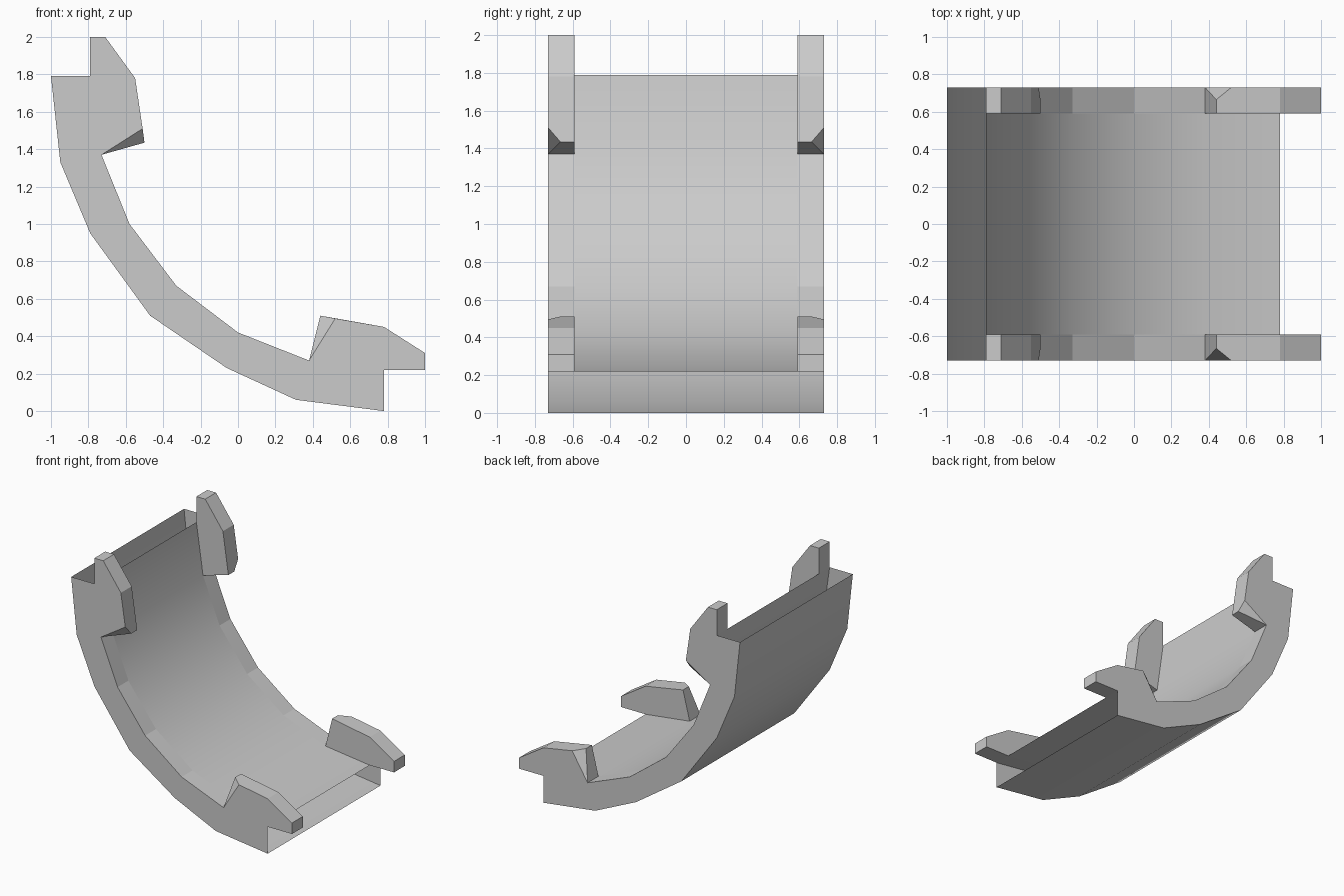
import bpy, bmesh, math

if "Cube" in bpy.data.objects:
    bpy.data.objects.remove(bpy.data.objects["Cube"])

HALF = 0.73      # half width of the shell
INNER = 0.59     # inner side of the end lugs
CHAMFER = 0.665  # where the lug corner chamfer starts

OUTER_CURVE = [(-1, 1.79), (-.95, 1.33), (-.79, .95), (-.47, .51),
               (-.06, .23), (.31, .06), (.78, 0)]
INNER_CURVE = [(-.79, 1.79), (-.73, 1.37), (-.58, 1.0), (-.33, .67),
               (0, .42), (.38, .27), (.78, .22)]


def finish(name, bm):
    bmesh.ops.remove_doubles(bm, verts=bm.verts, dist=1e-5)
    bmesh.ops.recalc_face_normals(bm, faces=bm.faces)
    mesh = bpy.data.meshes.new(name)
    bm.to_mesh(mesh)
    bm.free()
    obj = bpy.data.objects.new(name, mesh)
    bpy.context.collection.objects.link(obj)
    return obj


def face(bm, pts):
    return bm.faces.new([bm.verts.new(p) for p in pts])


def sheet(bm, curve, ys):
    for (x0, z0), (x1, z1) in zip(curve, curve[1:]):
        for y0, y1 in zip(ys, ys[1:]):
            face(bm, [(x0, y0, z0), (x0, y1, z0), (x1, y1, z1), (x1, y0, z1)])


# Hollow curved shell: outer and inner skins joined by side caps, open ends
bm = bmesh.new()
ys = [-HALF, -INNER, INNER, HALF]
sheet(bm, OUTER_CURVE, [-HALF, HALF])
sheet(bm, INNER_CURVE, ys)
for y in (-HALF, HALF):
    for i in range(len(OUTER_CURVE) - 1):
        a, b = OUTER_CURVE[i:i + 2]
        c, d = INNER_CURVE[i:i + 2]
        face(bm, [(p[0], y, p[1]) for p in (a, b, d, c)])
# Join the outer skin to the same y divisions as the inner one
shell = finish("curved_shell", bm)
bpy.context.view_layer.objects.active = shell
shell.select_set(True)
bpy.ops.object.shade_smooth_by_angle(angle=math.radians(35))
shell.select_set(False)
for p in shell.data.polygons:
    # Flat side caps and flat narrow rims on the inner skin
    if abs(p.center.y) > INNER:
        p.use_smooth = False


# Lug with the tip corner (index 4) chamfered on its outer side
def lug(name, profile, outer_tip):
    bm = bmesh.new()
    i3 = [(x, -INNER, z) for x, z in profile]
    o3 = [(x, -HALF, z) for x, z in profile]
    o3[4] = (outer_tip[0], -HALF, outer_tip[1])
    mid = (profile[4][0], -CHAMFER, profile[4][1])
    face(bm, i3)
    face(bm, o3)
    for k in range(3):
        face(bm, [o3[k], o3[k + 1], i3[k + 1], i3[k]])
    face(bm, [o3[3], o3[4], mid, i3[4], i3[3]])
    face(bm, [mid, o3[5], i3[5], i3[4]])
    face(bm, [o3[4], o3[5], mid])
    obj = finish(name, bm)
    m = obj.modifiers.new("mirror", 'MIRROR')
    m.use_axis = (False, True, False)
    m.use_mirror_merge = False


lug("upper_lugs", [(-.79, 1.79), (-.79, 2), (-.71, 2), (-.55, 1.78),
                   (-.50, 1.435), (-.73, 1.37)], (-.51, 1.51))
lug("lower_lugs", [(.78, .22), (1, .22), (1, .31), (.78, .45),
                   (.44, .51), (.38, .27)], (.52, .495))
